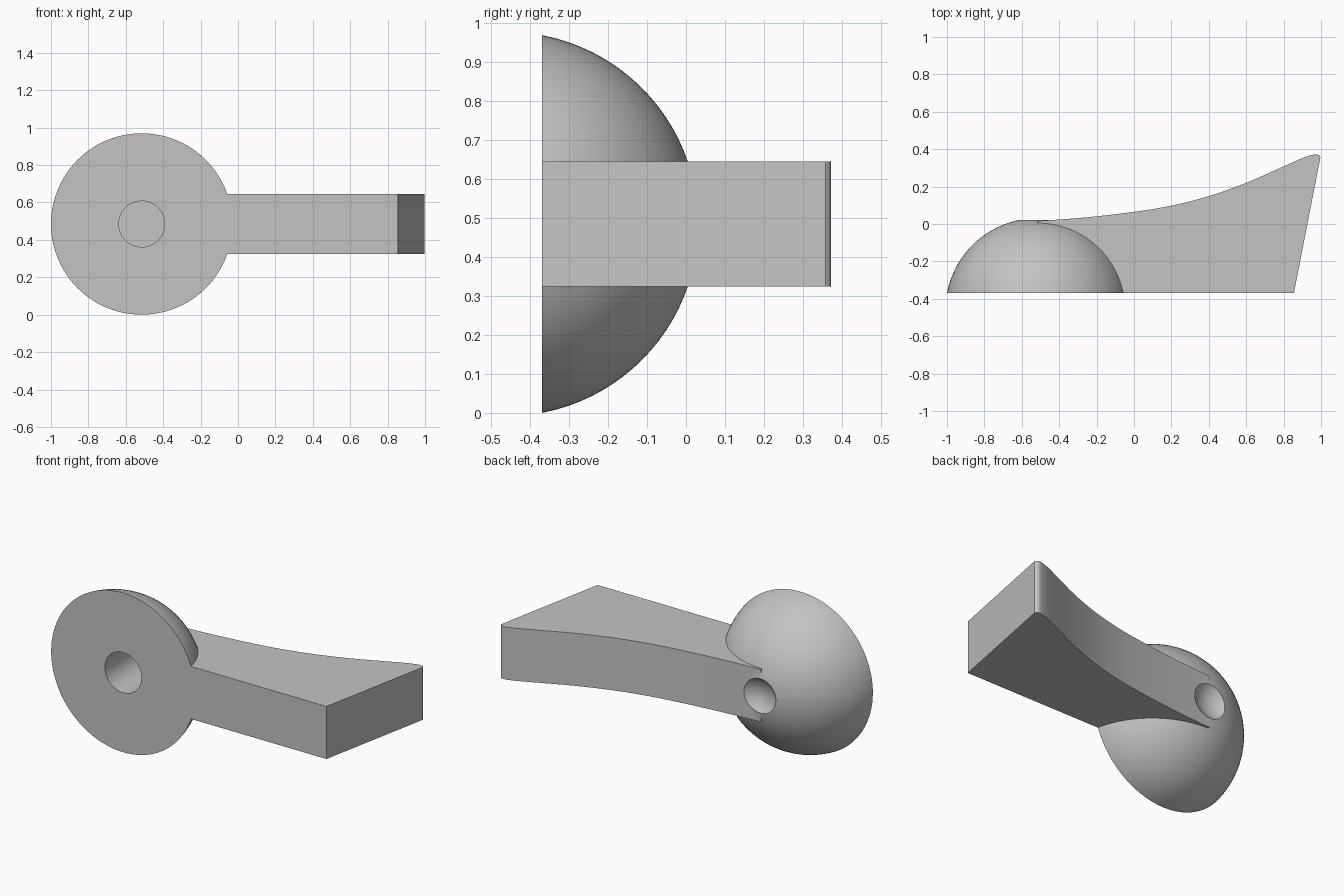
import bpy
import math

cube = bpy.data.objects.get("Cube")
if cube:
    bpy.data.objects.remove(cube, do_unlink=True)

HUB_X, MID_Z, FRONT_Y = -0.515, 0.485, -0.37

grey = bpy.data.materials.new("plain grey")
grey.use_nodes = True
grey.diffuse_color = (0.55, 0.55, 0.55, 1)
grey.node_tree.nodes["Principled BSDF"].inputs["Base Color"].default_value = (0.55, 0.55, 0.55, 1)


def ball(name, radius, y, segments):
    """Sphere on the hub axis with its poles along y."""
    bpy.ops.mesh.primitive_uv_sphere_add(
        segments=segments, ring_count=segments // 2, radius=radius,
        location=(HUB_X, y, MID_Z), rotation=(math.pi / 2, 0, 0))
    bpy.context.object.name = name
    return bpy.context.object


def combine(target, tool, operation):
    """Apply a boolean and discard the tool."""
    mod = target.modifiers.new(operation.title(), 'BOOLEAN')
    mod.operation, mod.object, mod.solver = operation, tool, 'EXACT'
    bpy.context.view_layer.objects.active = target
    bpy.ops.object.modifier_apply(modifier=mod.name)
    bpy.data.objects.remove(tool, do_unlink=True)


def curve_through(points, steps):
    """Sample a smooth curve that passes through the given points."""
    ends = [points[0]] + points + [points[-1]]
    out = []
    for a, b, c, d in zip(ends, ends[1:], ends[2:], ends[3:]):
        for i in range(steps):
            t = i / steps
            out.append(tuple(
                q + t * (r - p + t * (2 * p - 5 * q + 4 * r - s + t * (3 * q - p - 3 * r + s))) / 2
                for p, q, r, s in zip(a, b, c, d)))
    return out + [points[-1]]


# Handle: swept back edge and slanted end, extruded upright
back_edge = curve_through([
    (HUB_X, 0.016), (-0.26, 0.035), (0, 0.065), (0.2, 0.098), (0.4, 0.149),
    (0.6, 0.22), (0.8, 0.308), (0.9, 0.352), (0.96, 0.371), (0.985, 0.37), (0.997, 0.358)], 6)
outline = [(HUB_X, -0.6), (0.81, -0.6)] + back_edge[::-1]
n = len(outline)
verts = [(x, y, MID_Z + side * 0.16) for side in (-1, 1) for x, y in outline]
faces = [tuple(reversed(range(n))), tuple(range(n, 2 * n))]
faces += [(i, (i + 1) % n, n + (i + 1) % n, n + i) for i in range(n)]
mesh = bpy.data.meshes.new("handle")
mesh.from_pydata(verts, [], faces)
handle = bpy.data.objects.new("handle", mesh)
bpy.context.collection.objects.link(handle)

# Rounded hub joined with the handle
body = ball("domed_hub_with_handle", 0.4936, -0.462, 96)
combine(body, handle, 'UNION')

# Flat front
bpy.ops.mesh.primitive_cube_add(size=4, location=(0, FRONT_Y - 2, MID_Z))
combine(body, bpy.context.object, 'DIFFERENCE')

# Blind hole in the front
bpy.ops.mesh.primitive_cylinder_add(
    vertices=64, radius=0.123, depth=0.6, rotation=(math.pi / 2, 0, 0),
    location=(HUB_X, FRONT_Y, MID_Z))
combine(body, bpy.context.object, 'DIFFERENCE')

# Shallow dimple at the back of the hub
combine(body, ball("dimple_cutter", 0.16, 0.141, 64), 'DIFFERENCE')

body.data.materials.clear()
body.data.materials.append(grey)
bpy.ops.object.select_all(action='DESELECT')
body.select_set(True)
bpy.context.view_layer.objects.active = body
bpy.ops.object.transform_apply(location=True, rotation=True, scale=True)
bpy.ops.object.shade_smooth_by_angle(angle=math.radians(25))
